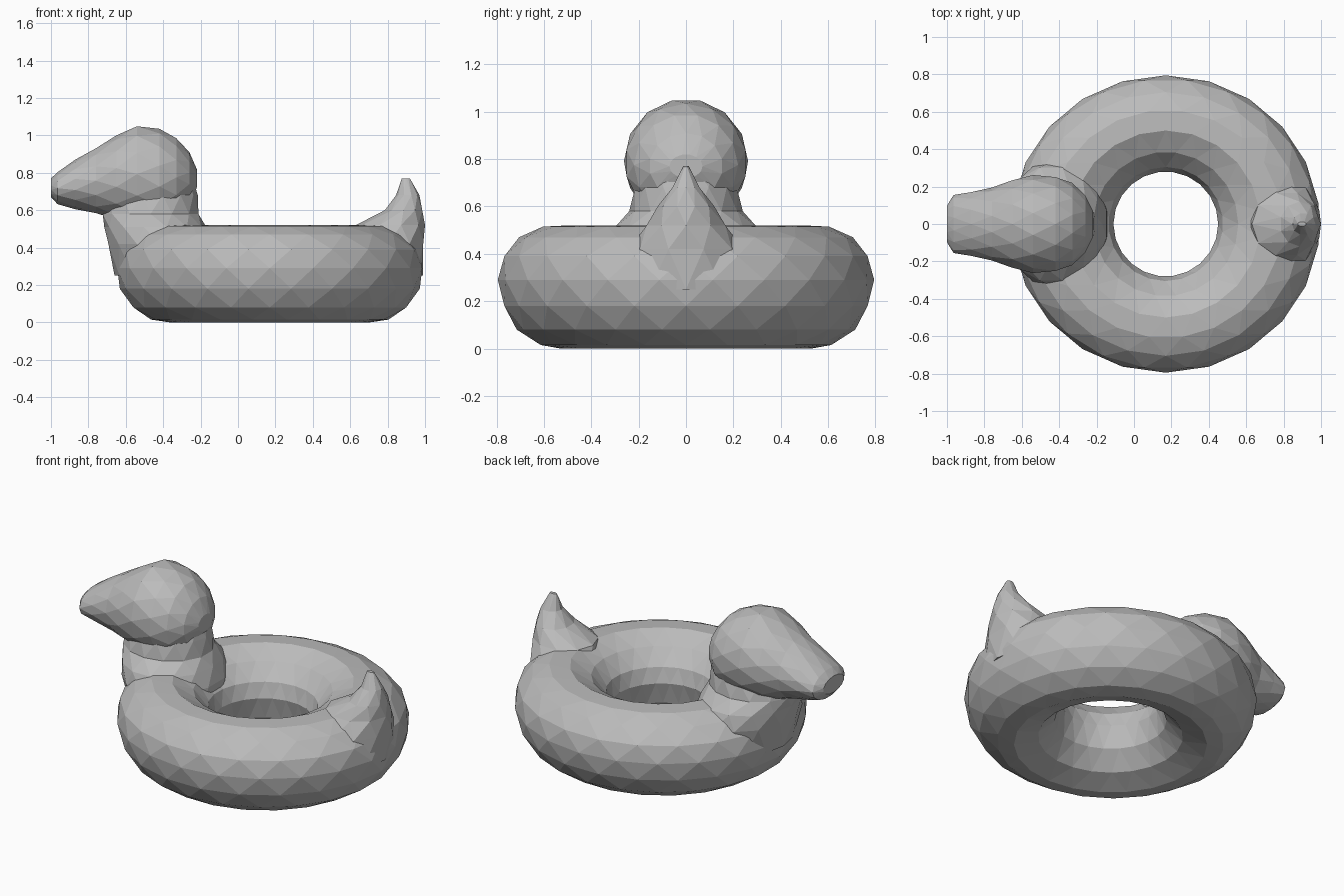
import bpy
import bmesh
from math import cos, sin, pi

cube = bpy.data.objects.get("Cube")
if cube:
    bpy.data.objects.remove(cube, do_unlink=True)

grey = bpy.data.materials.new("plain grey")
grey.use_nodes = True
colour = (0.5, 0.5, 0.5, 1)
grey.diffuse_color = colour
grey.node_tree.nodes["Principled BSDF"].inputs["Base Color"].default_value = colour


def skin(name, rows, closed=False):
    """Triangulated low-poly skin over rows of points, each row turned half a step."""
    bm = bmesh.new()
    rows = [[bm.verts.new(p) for p in row] for row in rows]
    n = len(rows[0])
    pairs = list(zip(rows, rows[1:]))
    if closed:
        pairs.append((rows[-1], rows[0]))
    else:
        bm.faces.new(rows[0])
        bm.faces.new(rows[-1])
    for r, (a, b) in enumerate(pairs):
        for i in range(n):
            j = (i + 1) % n
            if r % 2:
                bm.faces.new((a[i], a[j], b[j]))
                bm.faces.new((a[i], b[j], b[i]))
            else:
                bm.faces.new((a[i], a[j], b[i]))
                bm.faces.new((a[j], b[j], b[i]))
    bmesh.ops.recalc_face_normals(bm, faces=bm.faces)
    mesh = bpy.data.meshes.new(name)
    bm.to_mesh(mesh)
    bm.free()
    mesh.materials.append(grey)
    ob = bpy.data.objects.new(name, mesh)
    bpy.context.collection.objects.link(ob)
    return ob


def angles(row, n):
    return [2 * pi * (i + 0.5 * (row % 2)) / n for i in range(n)]


def upright(name, sections, n):
    """Stack of oval sections: height, low x, high x, half width."""
    return skin(name, [[((lo + hi) / 2 + (hi - lo) / 2 * cos(t), w * sin(t), z)
                        for t in angles(r, n)]
                       for r, (z, lo, hi, w) in enumerate(sections)])


# Swim ring: radius and height of the tube profile
tube = [(.28, .28), (.31, .15), (.40, .05), (.53, 0), (.62, .015), (.715, .08),
        (.775, .18), (.795, .29), (.775, .39), (.705, .47), (.61, .515),
        (.50, .52), (.385, .46), (.305, .37)]
ring = skin("swim_ring", [[(.17 + q * (1 + .07 * (q - .28)) * cos(t), q * sin(t), z)
                           for t in angles(r, 22)]
                          for r, (q, z) in enumerate(tube)], closed=True)

# Neck rising from the ring
neck = upright("neck", [(.25, -.66, -.13, .30), (.42, -.70, -.14, .34),
                        (.51, -.715, -.17, .31), (.58, -.73, -.205, .24),
                        (.68, -.70, -.215, .22), (.78, -.66, -.24, .18)], 14)

# Head and bill: x, bottom, top, half width
outline = [(-1, .67, .77, .10), (-.965, .63, .805, .155), (-.87, .605, .87, .175),
           (-.76, .58, .935, .195), (-.65, .55, 1.0, .24), (-.54, .53, 1.055, .262),
           (-.42, .53, 1.035, .257), (-.33, .56, .99, .22), (-.26, .63, .91, .155),
           (-.22, .72, .82, .07)]
head = skin("head", [[(x, w * sin(t), (lo + hi) / 2 + (hi - lo) / 2 * cos(t))
                      for t in angles(r, 14)]
                     for r, (x, lo, hi, w) in enumerate(outline)])

# Pointed tail
tail = upright("tail", [(.25, .62, .99, .26), (.42, .60, 1.0, .24),
                        (.52, .63, 1.0, .175), (.60, .78, .99, .12),
                        (.68, .845, .97, .06), (.77, .875, .92, .012)], 10)

# Merge everything into a single inflated shell
for part in (neck, head, tail):
    merge = ring.modifiers.new("merge_" + part.name, "BOOLEAN")
    merge.operation = "UNION"
    merge.solver = "EXACT"
    merge.object = part
bpy.context.view_layer.update()
shell = bpy.data.meshes.new_from_object(
    ring.evaluated_get(bpy.context.evaluated_depsgraph_get()))
ring.modifiers.clear()
ring.data = shell
ring.name = "duck_swim_ring"
for part in (neck, head, tail):
    bpy.data.objects.remove(part, do_unlink=True)
